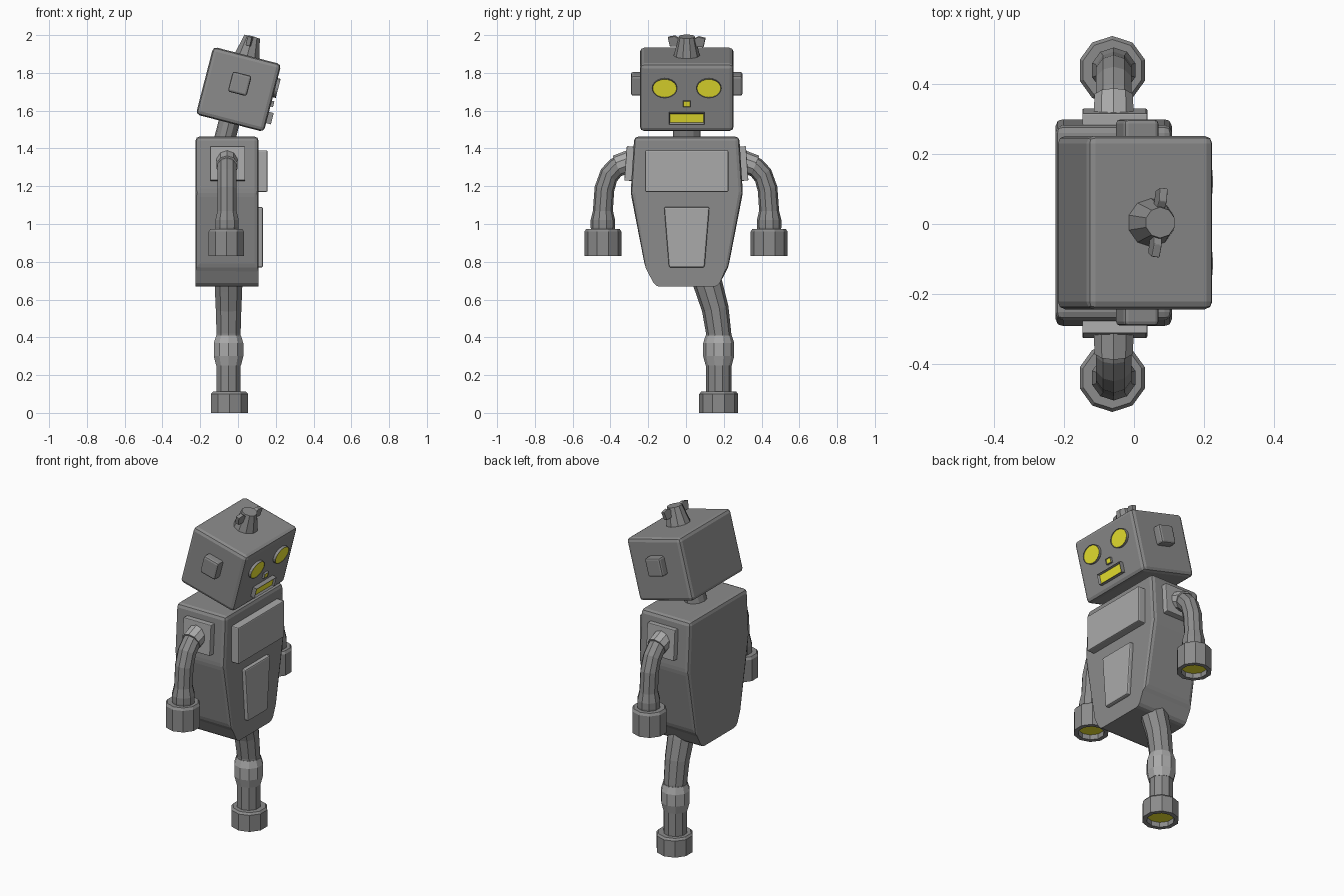
import bpy, bmesh
from math import sin, cos, pi, radians
from mathutils import Matrix

if "Cube" in bpy.data.objects:
    bpy.data.objects.remove(bpy.data.objects["Cube"])


def paint(name, rgb):
    m = bpy.data.materials.new(name)
    m.diffuse_color = (*rgb, 1)
    m.use_nodes = True
    m.node_tree.nodes["Principled BSDF"].inputs["Base Color"].default_value = m.diffuse_color
    return m


glow = paint("yellow_glow", (0.85, 0.80, 0.03))
dark = paint("dark_shell", (0.26, 0.26, 0.26))
mid = paint("mid_panel", (0.40, 0.40, 0.40))
DY = 0.004
BODY = Matrix.Translation((0, DY, 0))
HEAD = Matrix.Translation((0.003, DY, 1.713)) @ Matrix.Rotation(radians(14.5), 4, 'Y')


def finish(name, bm, matrix=None, mat=dark):
    bmesh.ops.recalc_face_normals(bm, faces=bm.faces)
    me = bpy.data.meshes.new(name)
    bm.to_mesh(me)
    bm.free()
    me.materials.append(mat)
    me.materials.append(glow)
    ob = bpy.data.objects.new(name, me)
    bpy.context.collection.objects.link(ob)
    if matrix:
        ob.matrix_world = matrix
    return ob


def prism(name, outline, x0, x1, bevel=0, rim=0, depth=0.008, matrix=None, mat=dark, sharp_below=-9):
    """Outline in (y, z) extruded along x; rim sinks a glowing panel into the front."""
    bm = bmesh.new()
    back = [bm.verts.new((x0, y, z)) for y, z in outline]
    front = [bm.verts.new((x1, y, z)) for y, z in outline]
    n = len(outline)
    bm.faces.new(back[::-1])
    cap = bm.faces.new(front)
    for i in range(n):
        j = (i + 1) % n
        bm.faces.new((back[i], back[j], front[j], front[i]))
    bm.normal_update()
    if rim:
        bmesh.ops.inset_region(bm, faces=[cap], thickness=rim)
        for v in cap.verts:
            v.co.x -= depth
        cap.material_index = 1
    if bevel:
        edges = [e for e in bm.edges if abs(e.verts[0].co.x - e.verts[1].co.x) > 0.001
                 or max(v.co.z for v in e.verts) > sharp_below]
        bmesh.ops.bevel(bm, geom=edges, offset=bevel, segments=2,
                        profile=0.5, affect='EDGES')
    return finish(name, bm, matrix, mat)


def rect(y, z, hy, hz):
    return [(y - hy, z - hz), (y + hy, z - hz), (y + hy, z + hz), (y - hy, z + hz)]


def mirrored(half):
    return half + [(-y, z) for y, z in half[::-1]]


def tube(name, x, rings, side=1, sides=10, glowing=False, mat=dark):
    """Rings are (y, z, radius, heading angle from straight down)."""
    bm = bmesh.new()
    loops = []
    for y, z, r, a in rings:
        a = radians(a)
        loop = []
        for k in range(sides):
            t = 2 * pi * k / sides
            loop.append(bm.verts.new((x + r * sin(t), side * (y + r * cos(t) * cos(a)),
                                      z + r * cos(t) * sin(a))))
        loops.append(loop)
    for p, q in zip(loops, loops[1:]):
        for k in range(sides):
            j = (k + 1) % sides
            bm.faces.new((p[k], p[j], q[j], q[k]))
    bm.faces.new(loops[0])
    bm.faces.new(loops[-1]).material_index = int(glowing)
    return finish(name, bm, None, mat)


# Torso with chest and belly panels
prism("torso", mirrored([(0.165, 0.668), (0.22, 0.77), (0.297, 1.165), (0.278, 1.463)]),
      -0.225, 0.109, bevel=0.022, matrix=BODY, sharp_below=0.8)
prism("chest_panel", rect(0, 1.28, 0.22, 0.11), 0.08, 0.156, bevel=0.006, matrix=BODY, mat=mid)
prism("belly_panel", mirrored([(0.094, 0.77), (0.12, 1.09)]), 0.08, 0.132, bevel=0.008,
      matrix=BODY, mat=mid)

# Neck
neck = tube("neck", 0, [(0, 0.12, 1, 0), (0, -0.12, 1, 0)], sides=12)
for v in neck.data.vertices:
    v.co.x *= 0.056
    v.co.y *= 0.074
neck.matrix_world = Matrix.Translation((-0.057, DY, 1.5)) @ Matrix.Rotation(radians(14.5), 4, 'Y')

# Head, all face parts in the tilted head frame
prism("head", rect(0, 0, 0.248, 0.185), -0.186, 0.186, bevel=0.022, matrix=HEAD)
for s, label in ((1, "left"), (-1, "right")):
    eye = [(s * 0.117 + 0.066 * cos(2 * pi * k / 20), 0.057 + 0.052 * sin(2 * pi * k / 20))
           for k in range(20)]
    prism(label + "_eye", eye, 0.17, 0.202, rim=0.003, depth=0.003, matrix=HEAD)
    prism(label + "_ear", rect(s * 0.265, 0.03, 0.03, 0.055), -0.053, 0.05,
          bevel=0.012, matrix=HEAD)
prism("nose", rect(0, -0.03, 0.019, 0.016), 0.17, 0.2, rim=0.004, depth=0.003, matrix=HEAD)
prism("mouth", rect(0, -0.106, 0.095, 0.031), 0.17, 0.212, rim=0.01, depth=0.012, matrix=HEAD)

# Cap on the head with a wing on either side
bm = bmesh.new()
bmesh.ops.create_cone(bm, cap_ends=True, segments=10, radius1=0.072, radius2=0.044,
                      depth=0.115, matrix=Matrix.Translation((0, 0, 0.231)))
finish("head_cap", bm, HEAD)
TURN = HEAD @ Matrix.Rotation(radians(-7), 4, 'Z')
for s, label in ((1, "left"), (-1, "right")):
    wing = [(s * 0.03, 0.235), (s * 0.09, 0.235), (s * 0.1, 0.283), (s * 0.062, 0.291), (s * 0.03, 0.27)]
    prism(label + "_cap_wing", wing, -0.012, 0.012, bevel=0.003, matrix=TURN)

# Arms: shoulder plate, bent tube, hollow hand with glowing core
for s, label in ((1, "left"), (-1, "right")):
    place = Matrix.Translation((-0.055, s * 0.302 + DY / 2, 1.32)) @ Matrix.Rotation(radians(s * 4), 4, 'X')
    prism(label + "_shoulder_plate", rect(0, 0, 0.02, 0.091), -0.093, 0.093,
          bevel=0.004, matrix=place, mat=mid)
    tube(label + "_shoulder_collar", -0.058,
         [(0.29, 1.335, 0.06, 75), (0.365, 1.308, 0.058, 66)], s, mat=mid)
    tube(label + "_arm", -0.058,
         [(0.345, 1.312, 0.053, 68), (0.372, 1.298, 0.053, 58), (0.408, 1.258, 0.053, 38),
          (0.432, 1.185, 0.053, 14), (0.44, 1.07, 0.053, 0), (0.44, 1.02, 0.065, 0),
          (0.44, 0.985, 0.065, 0), (0.44, 0.94, 0.06, 0)], s)
    tube(label + "_hand", -0.062,
         [(0.44, 0.974, 0.088, 0), (0.44, 0.96, 0.098, 0), (0.44, 0.83, 0.098, 0),
          (0.44, 0.83, 0.073, 0), (0.44, 0.86, 0.073, 0)], s, glowing=True)

# Single leg with knee band and hollow foot
tube("leg", -0.05,
     [(0.09, 0.76, 0.078, 20), (0.123, 0.66, 0.076, 18), (0.155, 0.55, 0.071, 11),
      (0.173, 0.42, 0.067, 0), (0.173, 0.24, 0.067, 0), (0.173, 0.09, 0.067, 0)])
tube("knee_band", -0.05,
     [(0.173, 0.41, 0.069, 0), (0.173, 0.37, 0.082, 0), (0.173, 0.3, 0.082, 0),
      (0.173, 0.25, 0.069, 0)], mat=mid)
tube("foot", -0.045,
     [(0.173, 0.112, 0.093, 0), (0.173, 0.1, 0.103, 0), (0.173, 0, 0.103, 0),
      (0.173, 0, 0.077, 0), (0.173, 0.03, 0.077, 0)], glowing=True)
